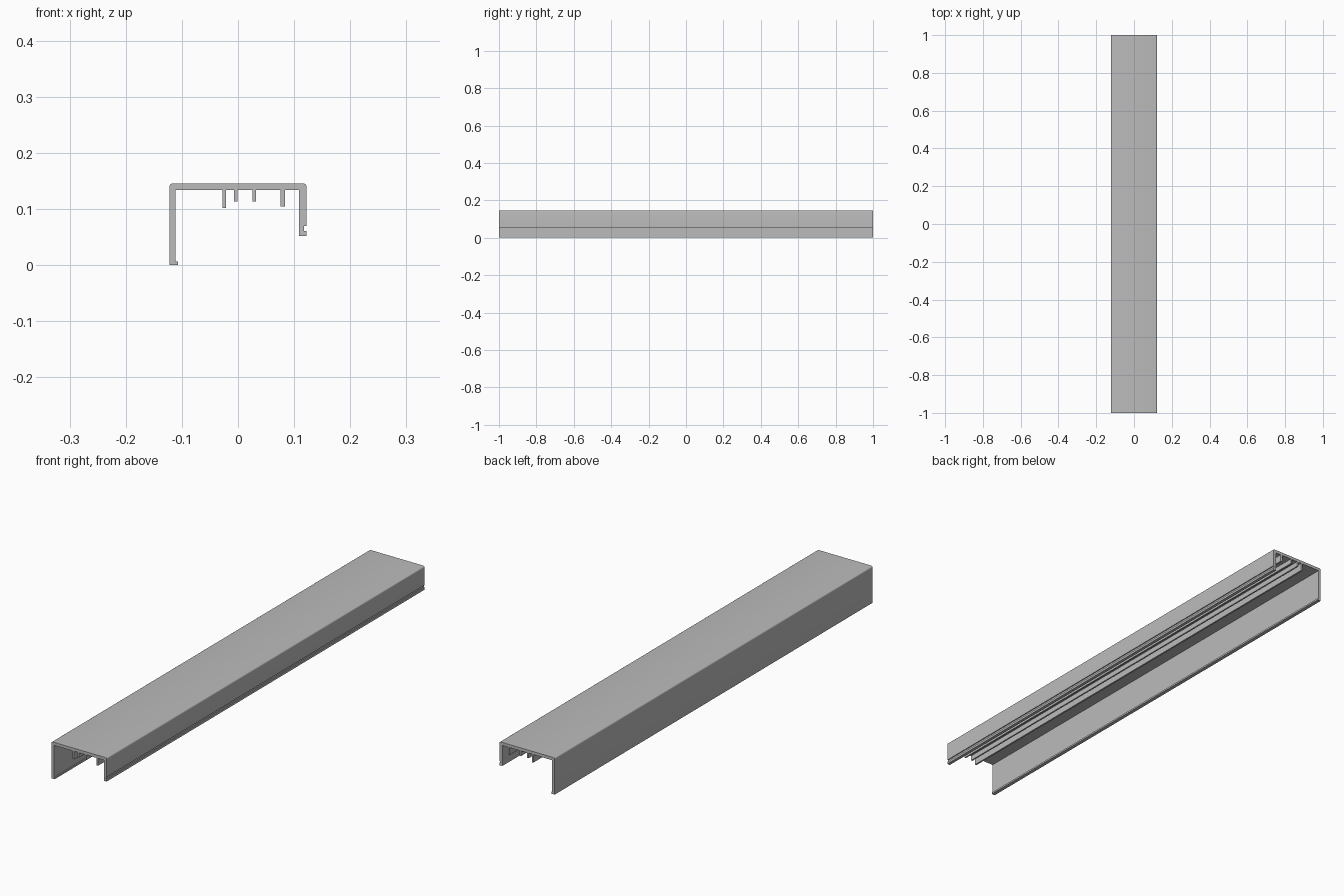
import bpy
import bmesh
from math import cos, sin, pi

cube = bpy.data.objects.get("Cube")
if cube:
    bpy.data.objects.remove(cube, do_unlink=True)

HALF_LENGTH = 1.0
LEFT, RIGHT = -0.122, 0.122      # outer wall faces
TOP, UNDER = 0.146, 0.134        # top plate
IN_LEFT, IN_RIGHT = -0.111, 0.109
RADIUS = 0.006

# Single grey finish
grey = bpy.data.materials.new("grey_metal")
grey.use_nodes = True
colour = (0.5, 0.5, 0.5, 1)
grey.diffuse_color = colour
grey.node_tree.nodes["Principled BSDF"].inputs["Base Color"].default_value = colour


def corner(cx, cz, start, steps=4):
    """Rounded outer corner, swept clockwise by a quarter turn."""
    angles = [start - pi / 2 * i / steps for i in range(steps + 1)]
    return [(cx + RADIUS * cos(a), cz + RADIUS * sin(a)) for a in angles]


def extrude_profile(name, points):
    """Closed x-z outline swept along the whole length."""
    bm = bmesh.new()
    face = bm.faces.new([bm.verts.new((x, -HALF_LENGTH, z)) for x, z in points])
    swept = bmesh.ops.extrude_face_region(bm, geom=[face], use_keep_orig=True)
    verts = [g for g in swept["geom"] if isinstance(g, bmesh.types.BMVert)]
    bmesh.ops.translate(bm, verts=verts, vec=(0, 2 * HALF_LENGTH, 0))
    bmesh.ops.recalc_face_normals(bm, faces=bm.faces)
    mesh = bpy.data.meshes.new(name)
    bm.to_mesh(mesh)
    bm.free()
    mesh.materials.append(grey)
    obj = bpy.data.objects.new(name, mesh)
    bpy.context.collection.objects.link(obj)
    return obj


# Tall wall, rounded top plate, then the short wall with its outer groove
outline = [(LEFT, 0)]
outline += corner(LEFT + RADIUS, TOP - RADIUS, pi)
outline += corner(RIGHT - RADIUS, TOP - RADIUS, pi / 2)
outline += [(RIGHT, 0.070), (0.118, 0.070), (0.118, 0.061), (RIGHT, 0.061),
            (RIGHT, 0.052), (IN_RIGHT, 0.052), (IN_RIGHT, UNDER)]

# Hanging ribs under the plate: left edge, right edge, bottom
ribs = [(0.076, 0.084, 0.105), (0.026, 0.032, 0.114),
        (-0.007, -0.001, 0.114), (-0.028, -0.021, 0.102)]
for x0, x1, bottom in ribs:
    outline += [(x1, UNDER), (x1, bottom), (x0, bottom), (x0, UNDER)]

# Inner face of the tall wall and its small foot lip
outline += [(IN_LEFT, UNDER), (IN_LEFT, 0.007), (-0.107, 0.007), (-0.107, 0)]

channel = extrude_profile("channel_cover", outline)
bpy.context.view_layer.objects.active = channel
channel.select_set(True)
bpy.ops.object.shade_smooth_by_angle(angle=pi / 6)
